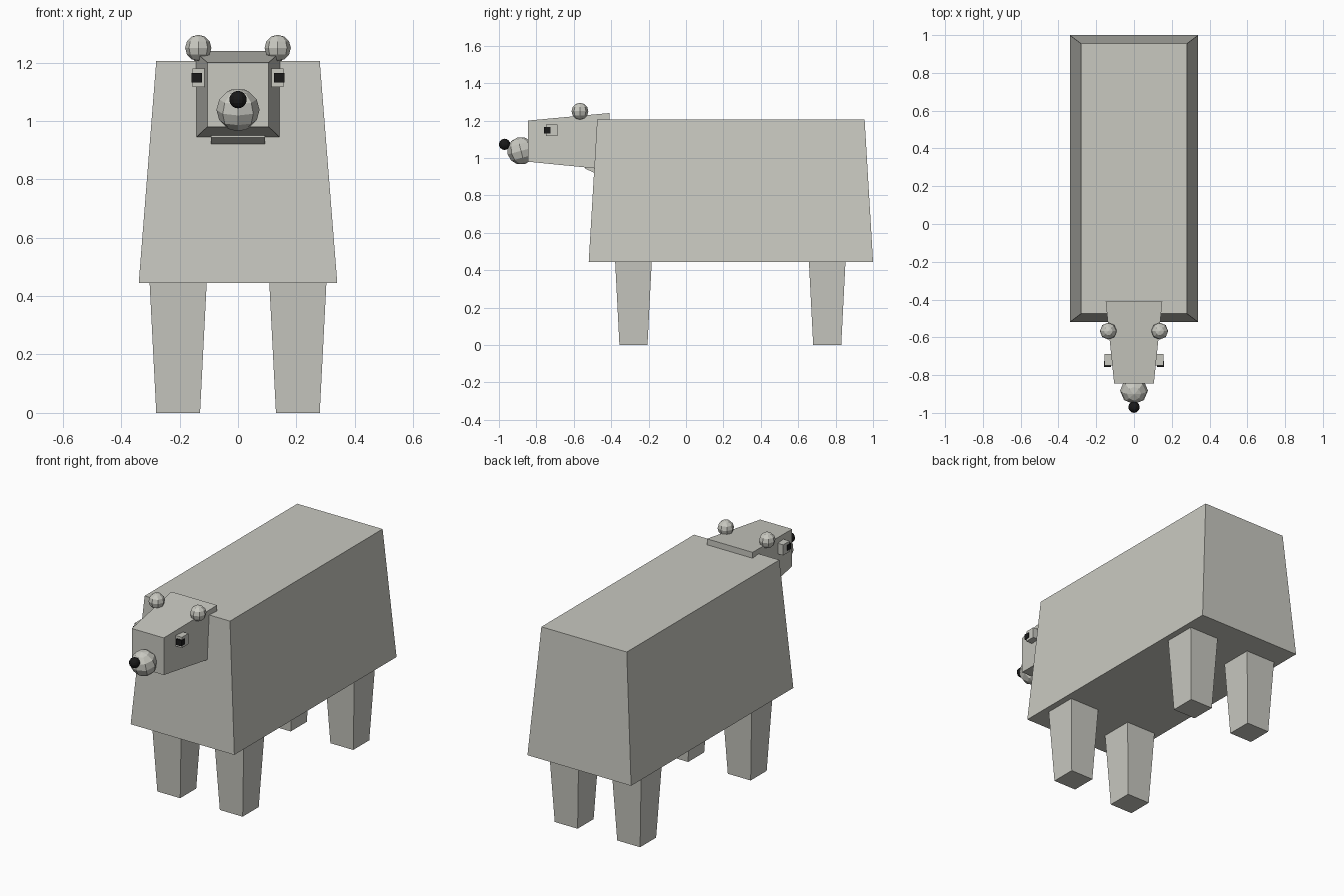
import bpy
import bmesh
from math import radians
from mathutils import Matrix

cube = bpy.data.objects.get("Cube")
if cube:
    bpy.data.objects.remove(cube, do_unlink=True)


def material(name, colour):
    m = bpy.data.materials.new(name)
    m.use_nodes = True
    m.diffuse_color = colour
    m.node_tree.nodes["Principled BSDF"].inputs["Base Color"].default_value = colour
    return m


fur = material("pale grey fur", (0.58, 0.58, 0.53, 1))
black = material("black", (0.01, 0.01, 0.01, 1))


def finish(name, bm, mat):
    bmesh.ops.recalc_face_normals(bm, faces=bm.faces)
    mesh = bpy.data.meshes.new(name)
    bm.to_mesh(mesh)
    bm.free()
    mesh.materials.append(mat)
    obj = bpy.data.objects.new(name, mesh)
    bpy.context.scene.collection.objects.link(obj)
    return obj


def block(name, x, y, z, mat=fur, shape=None):
    """Box between ranges; shape(x, y, z) moves each corner."""
    bm = bmesh.new()
    bmesh.ops.create_cube(bm, size=1)
    for v in bm.verts:
        p = [r[1] if c > 0 else r[0] for c, r in zip(v.co, (x, y, z))]
        v.co = shape(*p) if shape else p
    return finish(name, bm, mat)


def ball(name, centre, radius, segments, rings, mat=fur, tilt=0):
    bm = bmesh.new()
    bmesh.ops.create_uvsphere(bm, u_segments=segments, v_segments=rings, radius=radius)
    bm.transform(Matrix.Translation(centre) @ Matrix.Rotation(radians(tilt), 4, 'X'))
    return finish(name, bm, mat)


# Body, narrower at the top
def body_taper(x, y, z):
    if z > 1:
        x *= 0.28 / 0.34
        y -= 0.045 if y > 0 else -0.045
    return x, y, z


block("body", (-0.34, 0.34), (-0.52, 1.0), (0.445, 1.205), shape=body_taper)

# Legs, narrower at the foot
for side, sx in (("left", 1), ("right", -1)):
    for end, cy in (("front", -0.281), ("back", 0.755)):
        def leg_taper(x, y, z, cx=sx * 0.205, cy=cy):
            half = 0.098 if z > 0.1 else 0.075
            return cx + x * half, cy + y * half, z
        block(f"{end}_{side}_leg", (-1, 1), (-1, 1), (0, 0.45), shape=leg_taper)


# Head, wider and taller toward the back
def head_taper(x, y, z):
    if y > -0.6:
        return x * 0.15 / 0.105, y, z + (0.04 if z > 1.1 else -0.043)
    return x, y, z


block("head", (-0.105, 0.105), (-0.845, -0.41), (0.98, 1.2), shape=head_taper)


# Neck, sloping down into the chest
def neck_slope(x, y, z):
    return x, y, z - (0.04 if y > -0.5 and z < 1 else 0)


block("neck", (-0.092, 0.092), (-0.54, -0.45), (0.943, 1.1), shape=neck_slope)

# Muzzle and nose
ball("muzzle", (0, -0.882, 1.038), 0.074, 8, 6, tilt=15)
ball("nose", (0, -0.97, 1.073), 0.03, 12, 8, black)

# Ears and eyes
for side, sx in (("left", 1), ("right", -1)):
    ball(f"{side}_ear", (sx * 0.136, -0.567, 1.25), 0.045, 8, 6)
    block(f"{side}_eye", sorted((sx * 0.09, sx * 0.156)), (-0.748, -0.688), (1.117, 1.18))
    block(f"{side}_pupil", sorted((sx * 0.123, sx * 0.159)), (-0.758, -0.725),
          (1.131, 1.165), black)
